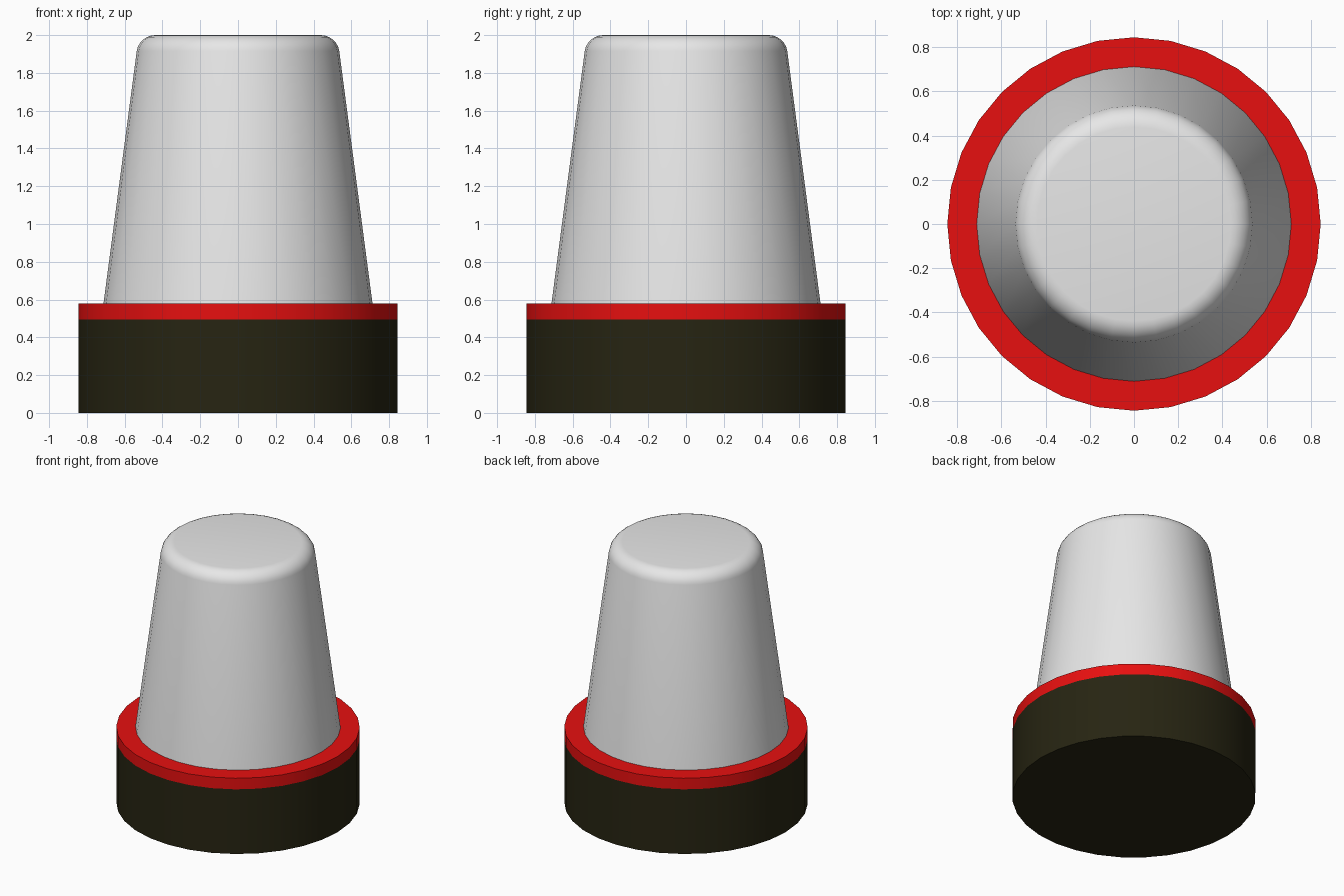
import bpy, bmesh, math

SIDES = 32

old = bpy.data.objects.get("Cube")
if old:
    bpy.data.objects.remove(old, do_unlink=True)


def material(name, rgb):
    mat = bpy.data.materials.new(name)
    mat.use_nodes = True
    color = (*rgb, 1.0)
    mat.diffuse_color = color
    mat.node_tree.nodes["Principled BSDF"].inputs["Base Color"].default_value = color
    return mat


def drum(name, mat, z0, z1, r0, r1, bevel=0.0):
    """Round part from z0 to z1, optionally with a rounded top rim."""
    bm = bmesh.new()
    bmesh.ops.create_cone(bm, cap_ends=True, segments=SIDES, radius1=r0,
                          radius2=r1, depth=z1 - z0)
    bmesh.ops.translate(bm, verts=bm.verts, vec=(0, 0, (z0 + z1) / 2))
    if bevel:
        rim = [e for e in bm.edges if all(v.co.z > z1 - 0.001 for v in e.verts)]
        bmesh.ops.bevel(bm, geom=rim, offset=bevel, segments=6, profile=0.5,
                        affect='EDGES')
    mesh = bpy.data.meshes.new(name)
    bm.to_mesh(mesh)
    bm.free()
    mesh.materials.append(mat)
    obj = bpy.data.objects.new(name, mesh)
    bpy.context.collection.objects.link(obj)
    bpy.ops.object.select_all(action='DESELECT')
    obj.select_set(True)
    bpy.context.view_layer.objects.active = obj
    bpy.ops.object.shade_smooth_by_angle(angle=math.radians(30))
    return obj


# Dark base, red band on top of it, and the tapered cap
drum("base", material("dark olive", (0.02, 0.018, 0.006)), 0, 0.495, 0.845, 0.845)
drum("band", material("red", (0.8, 0.005, 0.005)), 0.495, 0.58, 0.845, 0.845)
drum("cap", material("light grey", (0.8, 0.8, 0.8)), 0.58, 2.0, 0.712, 0.525, bevel=0.085)
